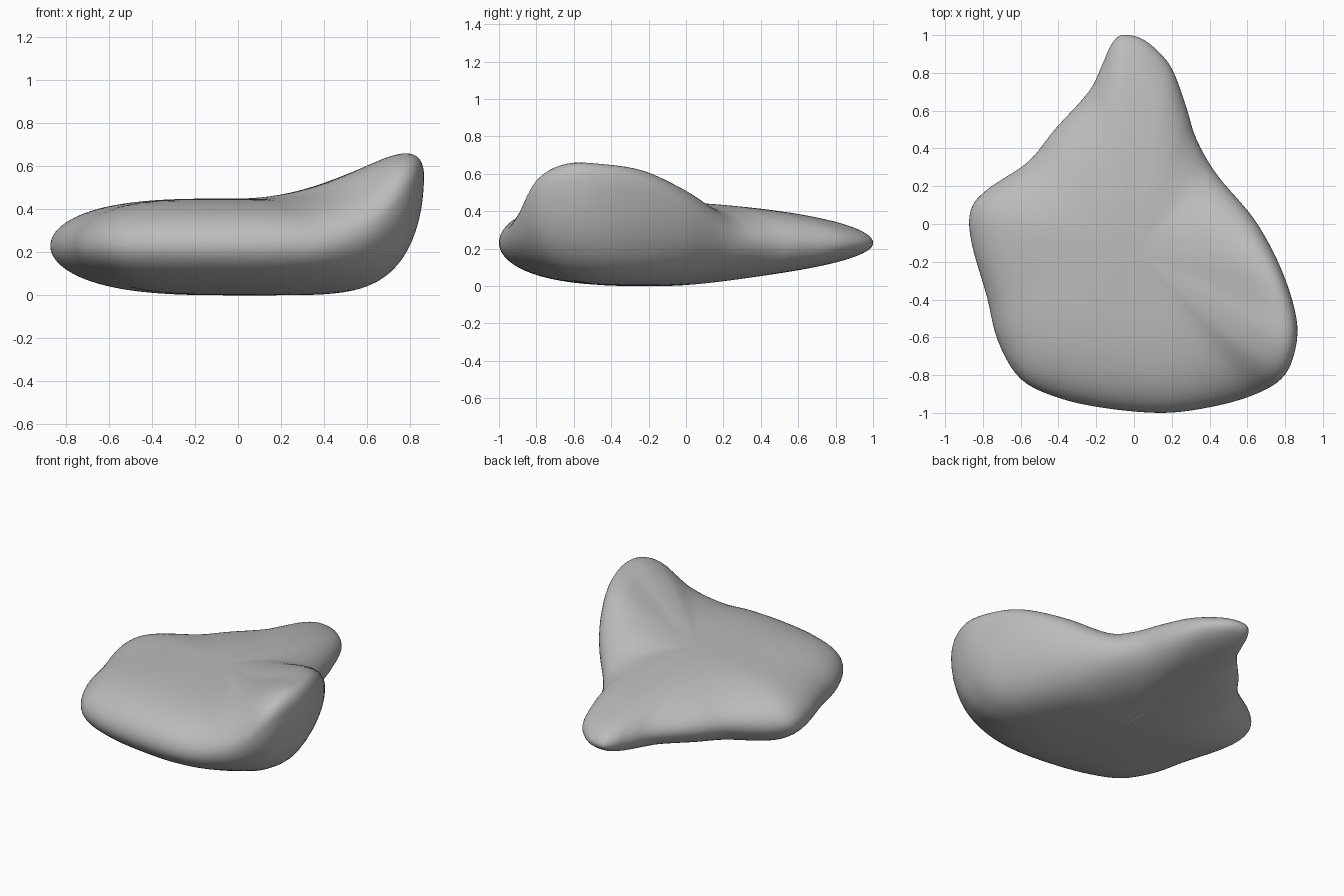
import bpy, bmesh, math
from mathutils import Vector

cube = bpy.data.objects.get("Cube")
if cube:
    bpy.data.objects.remove(cube)

# Plan outline of the pebble: x, y and how far the edge is lifted into the lip
OUTLINE = [Vector(p) for p in (
    (-.06, 1, 0), (.06, .97, 0), (.19, .84, 0), (.27, .64, 0), (.33, .45, 0),
    (.44, .26, .02), (.64, .02, .16), (.78, -.24, .28), (.86, -.5, .32),
    (.85, -.68, .32), (.78, -.82, .25), (.62, -.91, .09), (.4, -.97, .01),
    (.15, -1, 0), (-.15, -.975, 0), (-.4, -.92, 0), (-.6, -.82, 0),
    (-.72, -.62, 0), (-.78, -.38, 0), (-.86, -.1, 0), (-.865, .07, 0),
    (-.78, .18, 0), (-.56, .33, 0), (-.42, .5, 0), (-.24, .7, 0),
    (-.17, .84, 0), (-.12, .95, 0))]
CENTRE = Vector((0, -.15))
RIM, TOP = .23, .45
STEPS, RINGS = 5, 26


def smooth_loop(points, steps):
    """Closed Catmull-Rom curve through the points."""
    out, n = [], len(points)
    for i in range(n):
        a, b, c, d = (points[(i + k) % n] for k in (-1, 0, 1, 2))
        for j in range(steps):
            t = j / steps
            out.append(b + (c - a) * (t / 2)
                       + (a * 2 - b * 5 + c * 4 - d) * (t * t / 2)
                       + (b * 3 - a - c * 3 + d) * (t ** 3 / 2))
    return out


def surface_point(edge, s, upper):
    """Point at fraction s from the centre to the edge, on the top or underside."""
    lift = max(edge.z, 0)
    back, front = max(edge.y, 0), max(-edge.y, 0)
    x, y = CENTRE.lerp(edge.xy, s)
    if upper:
        power = 3.2 - 1.6 * back + .8 * front + 13 * lift
        z = RIM + (TOP - RIM) * math.sqrt(1 - s ** power) + lift * s * s
    else:
        power = 3 - 1.8 * back + 7 * lift
        z = (RIM + lift) * (1 - math.sqrt(1 - s ** power))
    return x, y, z


# Pebble body: rings from the top centre out to the rim and back underneath
loop = smooth_loop(OUTLINE, STEPS)
fractions = [math.sin(math.pi / 2 * k / RINGS) for k in range(1, RINGS + 1)]
levels = [(s, True) for s in fractions] + [(s, False) for s in fractions[-2::-1]]

bm = bmesh.new()
rings = [[bm.verts.new(surface_point(e, s, up)) for e in loop] for s, up in levels]
count = len(loop)
for outer, inner in zip(rings[1:], rings):
    for i in range(count):
        j = (i + 1) % count
        bm.faces.new((inner[i], inner[j], outer[j], outer[i]))
for ring, z in ((rings[0], TOP), (rings[-1], 0)):
    pole = bm.verts.new((CENTRE.x, CENTRE.y, z))
    for i in range(count):
        bm.faces.new((pole, ring[i], ring[(i + 1) % count]))
bmesh.ops.recalc_face_normals(bm, faces=bm.faces)

mesh = bpy.data.meshes.new("pebble_body")
bm.to_mesh(mesh)
bm.free()
mesh.shade_smooth()
body = bpy.data.objects.new("pebble_body", mesh)
bpy.context.collection.objects.link(body)

# Plain grey
grey = bpy.data.materials.new("stone_grey")
grey.use_nodes = True
colour = (.5, .5, .5, 1)
grey.diffuse_color = colour
grey.node_tree.nodes["Principled BSDF"].inputs["Base Color"].default_value = colour
mesh.materials.append(grey)
